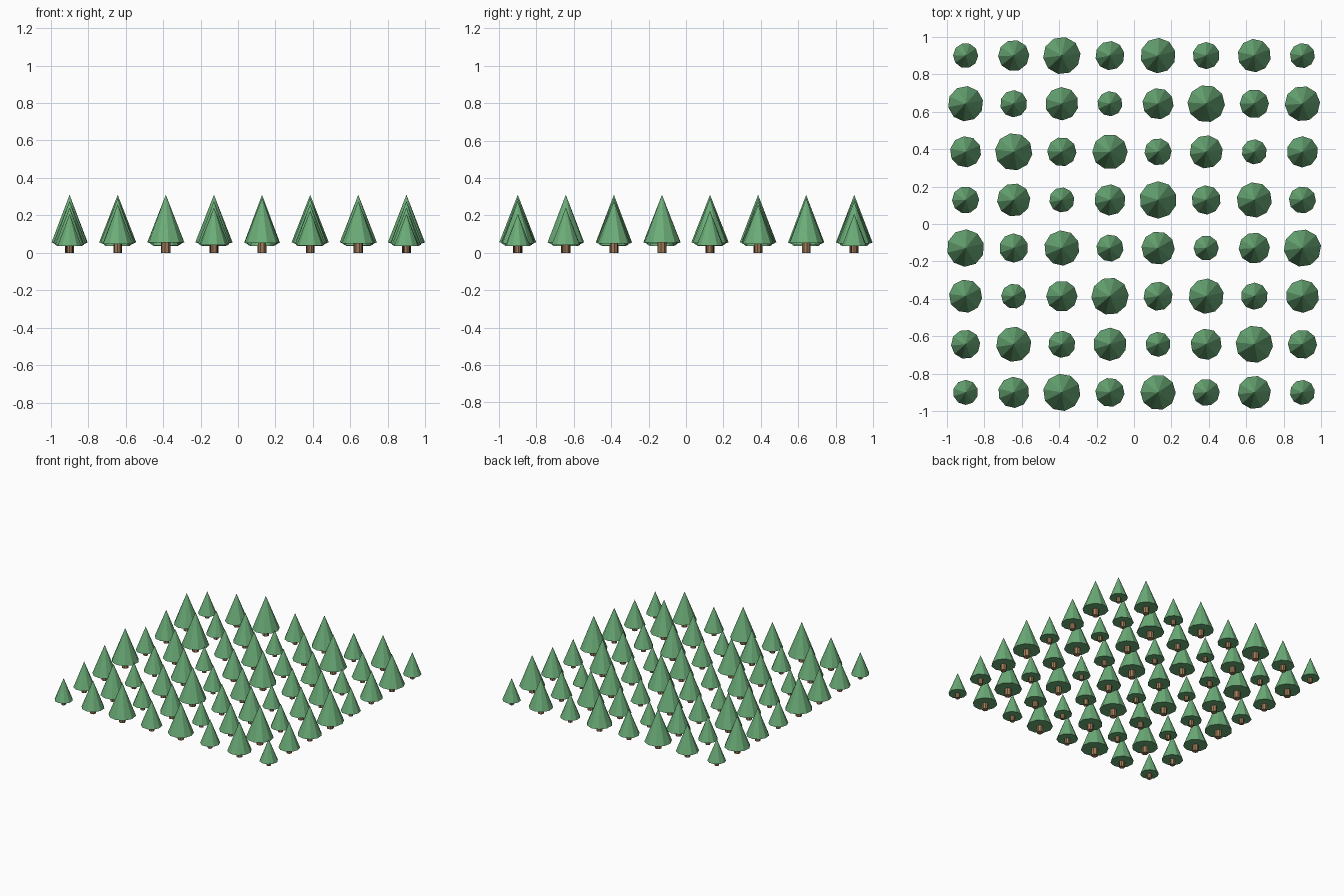
import bpy
import math

cube = bpy.data.objects.get("Cube")
if cube:
    bpy.data.objects.remove(cube, do_unlink=True)


def make_material(name, color):
    mat = bpy.data.materials.new(name)
    mat.use_nodes = True
    mat.diffuse_color = color
    mat.node_tree.nodes["Principled BSDF"].inputs["Base Color"].default_value = color
    return mat


def cone_mesh(name, sides, bottom, top, low, high, mat):
    """Flat-faced cone or cylinder between two heights, kept as a shared mesh."""
    bpy.ops.mesh.primitive_cone_add(vertices=sides, radius1=bottom, radius2=top,
                                    depth=high - low, location=(0, 0, 0))
    obj = bpy.context.object
    mesh = obj.data
    mesh.name = name
    for v in mesh.vertices:
        v.co.z += (low + high) / 2
    mesh.materials.append(mat)
    bpy.data.objects.remove(obj)
    return mesh


def place(name, mesh, x, y, scale, turn):
    obj = bpy.data.objects.new(name, mesh)
    obj.location = (x, y, 0)
    obj.scale = (scale, scale, scale)
    obj.rotation_euler.z = turn
    bpy.context.collection.objects.link(obj)


leaf = make_material("pine green", (0.15, 0.42, 0.19, 1))
bark = make_material("bark brown", (0.35, 0.2, 0.1, 1))

# Shared meshes for the largest tree
trunk = cone_mesh("trunk", 8, 0.025, 0.025, 0, 0.07, bark)
crown = cone_mesh("crown", 10, 0.1, 0, 0.055, 0.31, leaf)

# Square plantation with seven tree sizes repeating across rows and columns
COUNT, STEP = 8, 0.257
for row in range(COUNT):
    for col in range(COUNT):
        x = (col - (COUNT - 1) / 2) * STEP
        y = (row - (COUNT - 1) / 2) * STEP
        size = 0.67 + 0.055 * ((3 * col + 2 * row) % 7)
        turn = 0.7 * col + 0.4 * row
        place(f"trunk_{row}_{col}", trunk, x, y, size, turn)
        place(f"crown_{row}_{col}", crown, x, y, size, turn)
